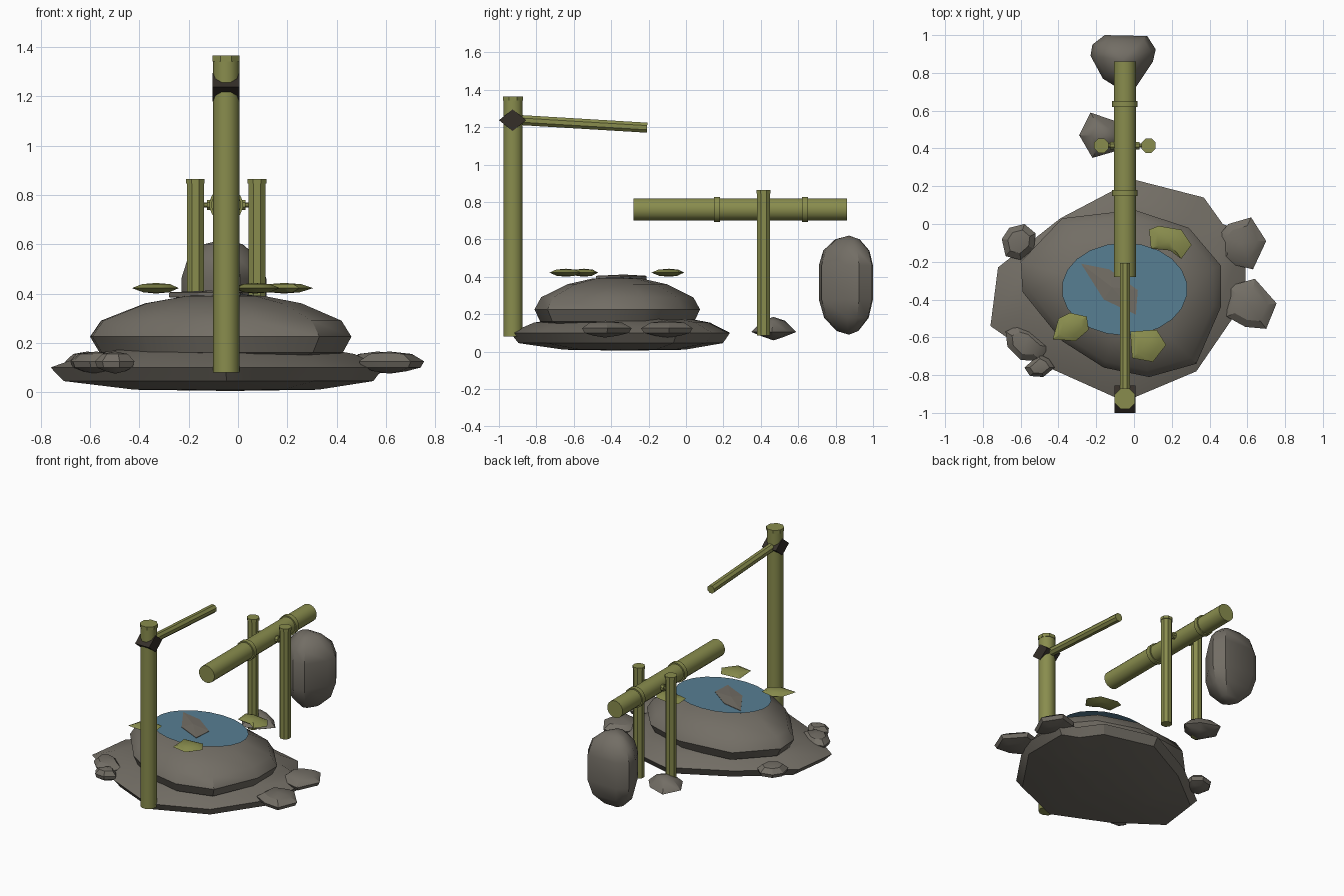
import bpy
import bmesh
from math import radians
from mathutils import Matrix, Vector

cube = bpy.data.objects.get("Cube")
if cube:
    bpy.data.objects.remove(cube, do_unlink=True)


def material(name, rgb):
    mat = bpy.data.materials.new(name)
    mat.use_nodes = True
    color = (*rgb, 1.0)
    mat.diffuse_color = color
    mat.node_tree.nodes["Principled BSDF"].inputs["Base Color"].default_value = color
    return mat


STONE = material("grey_stone", (0.17, 0.155, 0.13))
BAMBOO = material("green_bamboo", (0.25, 0.265, 0.075))
WATER = material("blue_water", (0.095, 0.21, 0.29))
CORD = material("dark_cord", (0.035, 0.028, 0.022))


def finish(name, bm, mat, angle):
    """Turn a bmesh into a shaded object with one material."""
    mesh = bpy.data.meshes.new(name)
    bm.to_mesh(mesh)
    bm.free()
    mesh.materials.append(mat)
    obj = bpy.data.objects.new(name, mesh)
    bpy.context.collection.objects.link(obj)
    bpy.ops.object.select_all(action="DESELECT")
    obj.select_set(True)
    bpy.context.view_layer.objects.active = obj
    if angle:
        bpy.ops.object.shade_smooth_by_angle(angle=radians(angle))
    return obj


def loft(name, outline, levels, mat=STONE, dome=0.01, angle=30):
    """Stack scaled copies of an outline; levels are (scale, height)."""
    bm = bmesh.new()
    points = [Vector(p) for p in outline]
    count = len(points)
    middle = sum(points, Vector((0, 0))) / count
    rings = []
    for scale, z in levels:
        ring = [middle + (p - middle) * scale for p in points]
        rings.append([bm.verts.new((p.x, p.y, z)) for p in ring])
    for low, high in zip(rings, rings[1:]):
        for i in range(count):
            j = (i + 1) % count
            bm.faces.new((low[i], low[j], high[j], high[i]))
    caps = [bm.faces.new(rings[0]), bm.faces.new(rings[-1])]
    bmesh.ops.recalc_face_normals(bm, faces=bm.faces)
    if dome:
        bmesh.ops.poke(bm, faces=caps, offset=dome)
    return finish(name, bm, mat, angle)


def rod(name, start, end, radius, sides=8, angle=30):
    """Closed cylinder between two points."""
    start, end = Vector(start), Vector(end)
    axis = end - start
    turn = axis.to_track_quat("Z", "Y").to_matrix().to_4x4()
    spin = Matrix.Rotation(radians(180 / sides), 4, "Z")
    bm = bmesh.new()
    bmesh.ops.create_cone(
        bm, cap_ends=True, segments=sides, radius1=radius, radius2=radius,
        depth=axis.length,
        matrix=Matrix.Translation((start + end) / 2) @ turn @ spin)
    return finish(name, bm, BAMBOO, angle)


# Broad base slab
loft("base_slab",
     [(0, .235), (.37, .14), (.47, 0), (.59, -.05), (.59, -.4), (.33, -.78),
      (-.05, -.94), (-.43, -.77), (-.76, -.54), (-.72, -.23), (-.39, .03)],
     [(.55, .01), (.93, .045), (1, .1), (.8, .155), (.6, .175)], dome=.005)

# Rounded basin rock
loft("basin_rock",
     [(0, .075), (.29, -.02), (.46, -.22), (.46, -.44), (.33, -.74), (.08, -.81),
      (-.16, -.76), (-.38, -.62), (-.59, -.36), (-.6, -.2), (-.38, .03)],
     [(.7, .13), (.93, .16), (1, .225), (.92, .29), (.6, .36), (.3, .39)],
     angle=40)

# Water surface with a rock tip breaking through
bm = bmesh.new()
bmesh.ops.create_circle(
    bm, cap_ends=True, segments=22, radius=1,
    matrix=Matrix.Translation((-.05, -.345, .402)) @ Matrix.Diagonal((.333, .245, 1, 1)))
finish("water_surface", bm, WATER, 0)
loft("rock_tip", [(-.28, -.21), (-.13, -.24), (.02, -.35), (.01, -.48), (-.16, -.4)],
     [(1, .385), (1, .405)], dome=.007, angle=0)

# Upright rock behind the tipping tube
loft("back_rock",
     [(-.22, .95), (-.155, 1), (.07, .995), (.115, .925), (.1, .86),
      (.01, .725), (-.07, .71), (-.165, .77), (-.23, .89)],
     [(.4, .11), (.82, .18), (1, .28), (1, .46), (.85, .54), (.45, .6)],
     dome=.02, angle=40)

# Small stones around the base
stones = {
    "right_round_stone": [(-.7, -.08), (-.66, -.02), (-.58, 0), (-.52, -.05),
                          (-.53, -.13), (-.6, -.19), (-.68, -.17)],
    "right_long_stone": [(-.68, -.57), (-.62, -.54), (-.55, -.56), (-.45, -.65),
                         (-.5, -.725), (-.6, -.72), (-.67, -.65)],
    "right_front_stone": [(-.58, -.76), (-.5, -.69), (-.45, -.715), (-.42, -.76),
                          (-.48, -.81), (-.55, -.805)],
    "left_back_stone": [(.45, -.06), (.5, 0), (.62, .035), (.7, -.09),
                        (.63, -.24), (.46, -.2)],
    "left_front_stone": [(.49, -.49), (.5, -.33), (.64, -.29), (.755, -.42),
                         (.7, -.555), (.59, -.545)],
}
for name, outline in stones.items():
    loft(name, outline, [(.5, .085), (.9, .1), (1, .125), (.65, .155)])
loft("support_stone",
     [(-.29, .47), (-.23, .59), (-.1, .545), (-.03, .46), (-.1, .385), (-.22, .35)],
     [(.5, .08), (1, .105), (.5, .165)], dome=.02)

# Leaf pads floating over the basin
pads = {
    "back_leaf_pad": [(.08, -.03), (.13, -.01), (.25, -.03), (.305, -.11),
                      (.25, -.185), (.19, -.14), (.09, -.13)],
    "right_leaf_pad": [(-.43, -.61), (-.4, -.5), (-.34, -.47), (-.25, -.49),
                       (-.24, -.56), (-.31, -.62)],
    "front_leaf_pad": [(-.02, -.57), (.12, -.56), (.17, -.64), (.1, -.73), (-.01, -.71)],
}
for name, outline in pads.items():
    loft(name, outline, [(.55, .405), (1, .422), (.6, .438)], BAMBOO, dome=.005)

# Tall post, its cap and the water spout
MID, FRONT = -.048, -.925
rod("spout_post", (MID, FRONT, .08), (MID, FRONT, 1.345), .054, 10, 40)
rod("spout_post_cap", (MID, FRONT, 1.342), (MID, FRONT, 1.365), .059)
rod("water_spout", (MID, FRONT, 1.24), (MID, -.208, 1.197), .029)

# Cord knot tying the spout to the post
bm = bmesh.new()
bmesh.ops.create_cube(
    bm, size=1,
    matrix=Matrix.Translation((MID, -.927, 1.237)) @ Matrix.Diagonal((.11, .103, .082, 1))
    @ Matrix.Rotation(radians(45), 4, "X"))
finish("cord_knot", bm, CORD, 0)

# Tipping tube with two joint rings
AXLE, TUBE_Z = .415, .76
rod("tipping_tube", (MID, -.28, TUBE_Z), (MID, .86, TUBE_Z), .06, 16)
for name, y in (("front_joint_ring", .165), ("back_joint_ring", .635)):
    rod(name, (MID, y - .016, TUBE_Z), (MID, y + .016, TUBE_Z), .069, 16)

# Support posts, axle and axle collars, mirrored about the tube
rod("axle", (MID - .15, AXLE, TUBE_Z), (MID + .15, AXLE, TUBE_Z), .011)
for side, sign in (("left", 1), ("right", -1)):
    x = MID + sign * .125
    rod(side + "_support_post", (x, AXLE, .085), (x, AXLE, .85), .037)
    rod(side + "_support_cap", (x, AXLE, .846), (x, AXLE, .865), .041)
    rod(side + "_axle_collar", (MID + sign * .05, AXLE, TUBE_Z),
        (MID + sign * .078, AXLE, TUBE_Z), .022)
